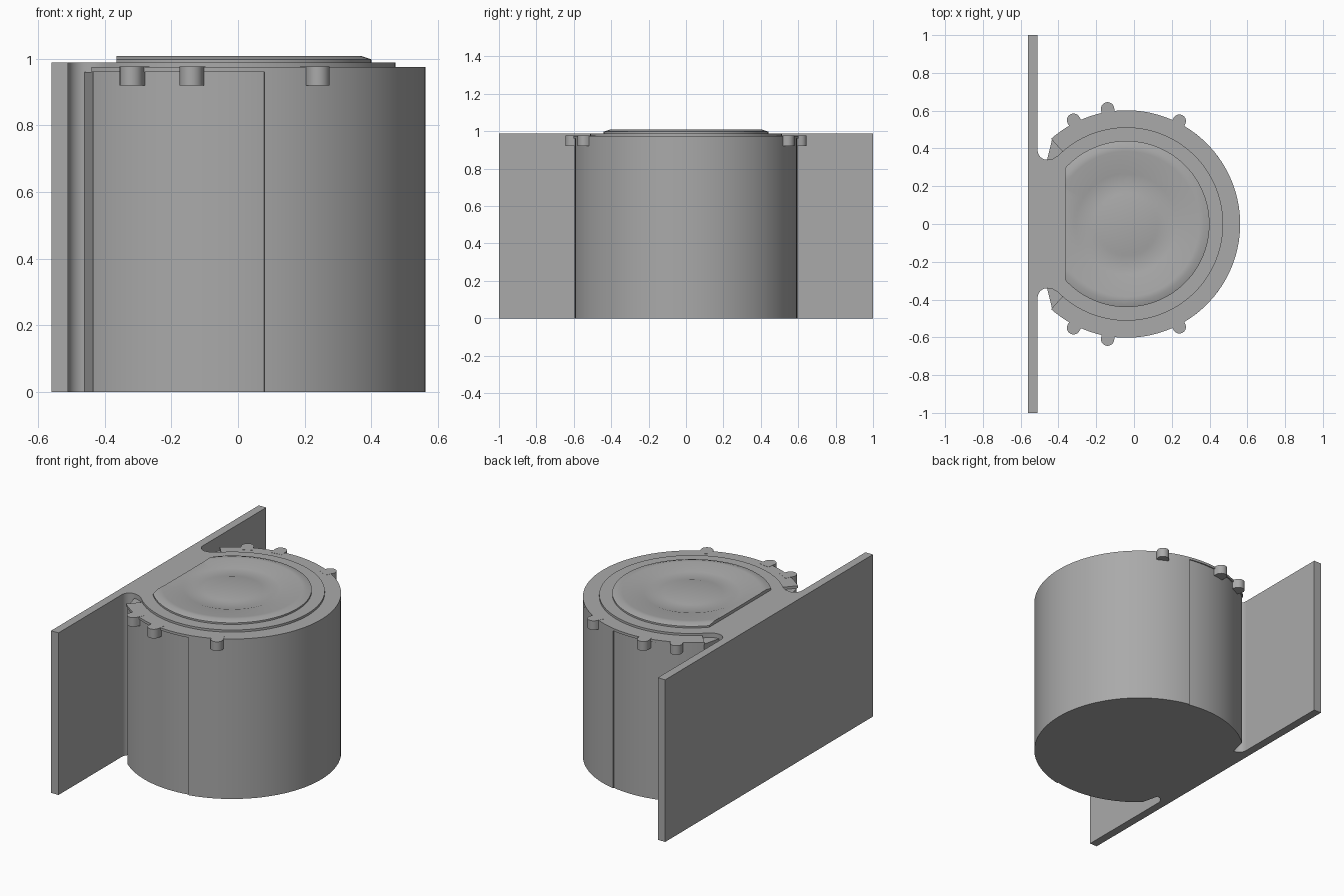
import bpy, bmesh, math
from mathutils import Vector

cube = bpy.data.objects.get("Cube")
if cube:
    bpy.data.objects.remove(cube)

CX = -0.04        # axis of the round housing
LEDGE = 0.96      # top of the main body
FLANGE_TOP = 0.975
TOP = 0.988       # top of wall and cover

grey = bpy.data.materials.new("plain_grey")
grey.use_nodes = True
grey.diffuse_color = (0.4, 0.4, 0.4, 1)
grey.node_tree.nodes["Principled BSDF"].inputs["Base Color"].default_value = (0.4, 0.4, 0.4, 1)


def finish(name, bm):
    bmesh.ops.recalc_face_normals(bm, faces=bm.faces)
    mesh = bpy.data.meshes.new(name)
    bm.to_mesh(mesh)
    bm.free()
    mesh.materials.append(grey)
    obj = bpy.data.objects.new(name, mesh)
    bpy.context.collection.objects.link(obj)
    bpy.ops.object.select_all(action='DESELECT')
    obj.select_set(True)
    bpy.context.view_layer.objects.active = obj
    bpy.ops.object.shade_smooth_by_angle(angle=math.radians(25))
    return obj


def extrude(name, outline, z0, z1):
    bm = bmesh.new()
    face = bm.faces.new([bm.verts.new((x, y, z0)) for x, y in outline])
    geom = bmesh.ops.extrude_face_region(bm, geom=[face])["geom"]
    verts = [g for g in geom if isinstance(g, bmesh.types.BMVert)]
    bmesh.ops.translate(bm, verts=verts, vec=(0, 0, z1 - z0))
    return finish(name, bm)


def arc(cx, cy, r, a0, a1, n):
    angles = [math.radians(a0 + (a1 - a0) * i / n) for i in range(n + 1)]
    return [(cx + r * math.cos(a), cy + r * math.sin(a)) for a in angles]


def mirrored(half):
    """Close a half outline (starting on the x axis) by mirroring in y."""
    return half + [(x, -y) for x, y in reversed(half) if y > 1e-5]


# Back wall
extrude("back_wall", [(-0.56, -1), (-0.51, -1), (-0.51, 1), (-0.56, 1)], 0, TOP)

# Round body with a filleted neck that meets the wall
fillet = arc(-0.46, 0.39, 0.05, 270, 180, 10) + [(-0.52, 0.39)]
body = arc(CX, 0, 0.602, 0, 78.5, 36) + arc(CX, 0, 0.595, 78.5, 131.5, 24)
extrude("body", mirrored(body + fillet), 0, LEDGE)

# Thin flange around the top edge of the body
flange = arc(CX, 0, 0.602, 0, 131.5, 60) + [(-0.38, 0.385)]
extrude("flange", mirrored(flange), LEDGE, FLANGE_TOP)

# Raised cover running back into the wall
cover = arc(CX, 0, 0.512, 0, 131.5, 60) + [(-0.405, 0.36), (-0.43, 0.345)]
extrude("cover", mirrored(cover + fillet), LEDGE, TOP)

# Shallow dished lid, turned on the axis and cut flat towards the wall
profile = [(0, 0.975), (0.44, 0.975), (0.44, 0.998), (0.41, 1.008), (0.385, 1.008),
           (0.375, 1.006), (0.28, 1.006), (0.265, 1.001), (0.17, 1.001),
           (0.155, 1.005), (0, 1.005)]
bm = bmesh.new()
points = [bm.verts.new((CX + r, 0, z)) for r, z in profile]
edges = [bm.edges.new(pair) for pair in zip(points, points[1:])]
bmesh.ops.spin(bm, geom=points + edges, cent=(CX, 0, 0), axis=(0, 0, 1),
               angle=math.tau, steps=96)
bmesh.ops.remove_doubles(bm, verts=bm.verts, dist=1e-5)
for normal in (Vector((-1, 0, 0)), Vector((-0.3, 0, 1))):
    cut = bmesh.ops.bisect_plane(bm, geom=bm.verts[:] + bm.edges[:] + bm.faces[:],
                                 plane_co=(-0.365, 0, 0.998), plane_no=normal,
                                 clear_outer=True)["geom_cut"] \
        if normal.z == 0 else []
    rim = [g for g in cut if isinstance(g, bmesh.types.BMEdge)]
    if rim:
        bmesh.ops.holes_fill(bm, edges=rim, sides=0)
finish("lid", bm)

# Rounded clips hanging over the flange edge
for side, word in ((1, "back"), (-1, "front")):
    for i, (x, y) in enumerate(((-0.32, 0.55), (-0.14, 0.61), (0.24, 0.545))):
        a = math.degrees(math.atan2(y, x - CX))
        c, s = math.cos(math.radians(a)), math.sin(math.radians(a))
        shape = arc(x, y, 0.035, a - 90, a + 90, 12)
        ends = [shape[-1], shape[0]]
        shape += [(px - 0.05 * c, py - 0.05 * s) for px, py in ends]
        extrude(f"{word}_clip_{i + 1}", [(px, side * py) for px, py in shape],
                0.92, FLANGE_TOP + 0.001)
